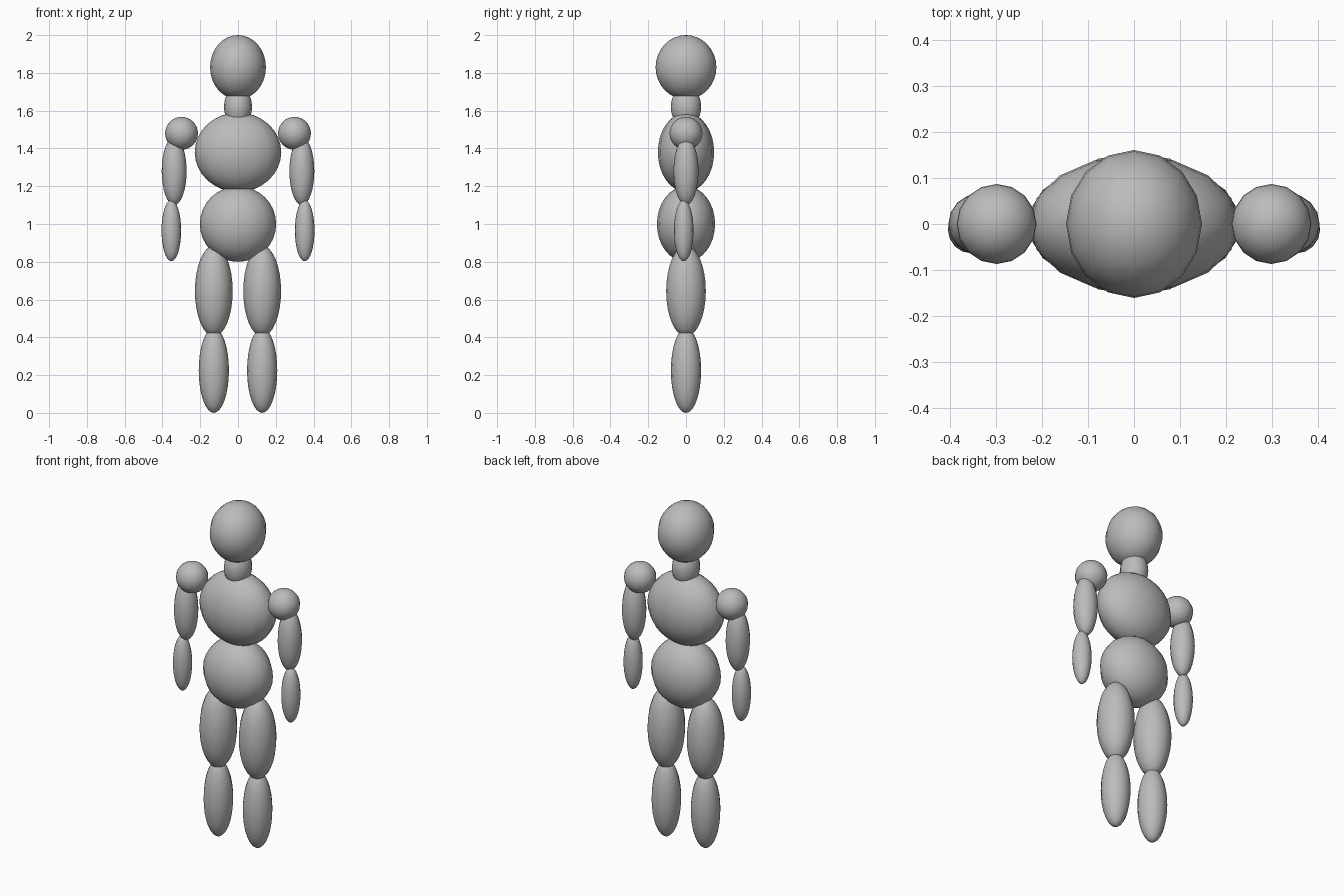
import bpy

if "Cube" in bpy.data.objects:
    bpy.data.objects.remove(bpy.data.objects["Cube"], do_unlink=True)

# Single matte grey
grey = bpy.data.materials.new("plain_grey")
grey.use_nodes = True
colour = (0.5, 0.5, 0.5, 1)
grey.diffuse_color = colour
grey.node_tree.nodes["Principled BSDF"].inputs["Base Color"].default_value = colour


def ellipsoid(name, centre, radii):
    """Smooth upright ellipsoid with the given centre and half sizes."""
    bpy.ops.mesh.primitive_uv_sphere_add(segments=16, ring_count=16, radius=1)
    obj = bpy.context.object
    obj.name = name
    obj.location = centre
    obj.scale = radii
    bpy.ops.object.transform_apply(location=False, rotation=False, scale=True)
    bpy.ops.object.shade_smooth()
    obj.data.materials.append(grey)


# Head and trunk
ellipsoid("head", (0, 0, 1.83), (0.148, 0.161, 0.17))
ellipsoid("neck", (0, 0, 1.62), (0.074, 0.08, 0.11))
ellipsoid("chest", (0, 0, 1.38), (0.229, 0.149, 0.21))
ellipsoid("abdomen", (0, 0, 1.0), (0.202, 0.154, 0.2))

# Arms and legs, mirrored
for side, x in (("left", 1), ("right", -1)):
    ellipsoid(side + "_shoulder", (x * 0.299, 0, 1.48), (0.087, 0.087, 0.087))
    ellipsoid(side + "_upper_arm", (x * 0.338, 0, 1.28), (0.066, 0.066, 0.18))
    ellipsoid(side + "_forearm", (x * 0.353, -0.012, 0.965), (0.052, 0.052, 0.162))
    ellipsoid(side + "_thigh", (x * 0.128, 0, 0.645), (0.1, 0.105, 0.24))
    ellipsoid(side + "_shin", (x * 0.128, 0, 0.225), (0.08, 0.08, 0.225))
